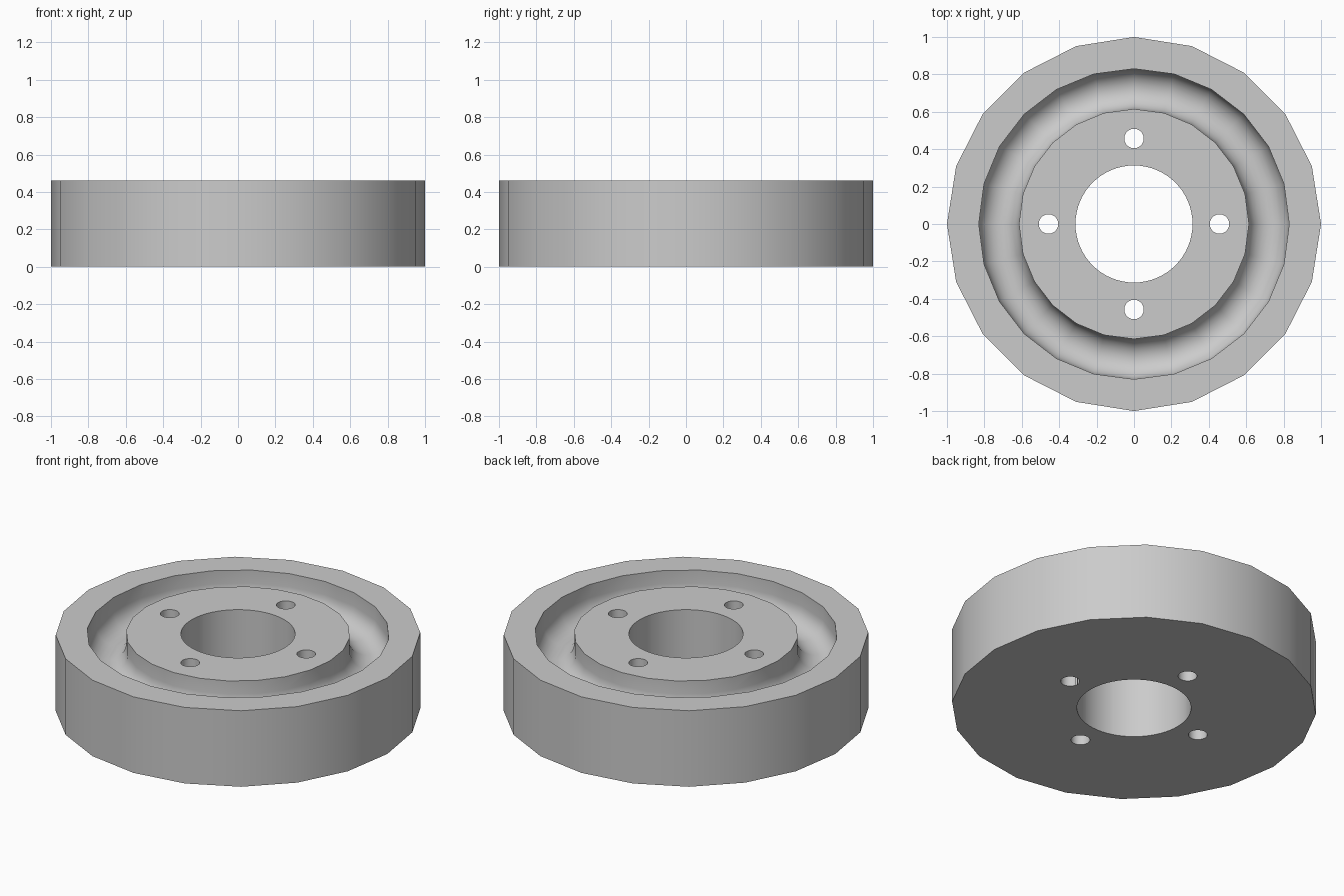
import bpy, bmesh, math

cube = bpy.data.objects.get("Cube")
if cube:
    bpy.data.objects.remove(cube, do_unlink=True)

HEIGHT = 0.46
grey = bpy.data.materials.new("plain grey")
grey.use_nodes = True
colour = (0.6, 0.6, 0.6, 1)
grey.diffuse_color = colour
grey.node_tree.nodes["Principled BSDF"].inputs["Base Color"].default_value = colour


def lathe(name, profile, sides, x=0, y=0):
    """Turn a profile of (radius, z) around an upright axis; radius 0 makes a cap."""
    bm = bmesh.new()
    rings = []
    for r, z in profile:
        angles = [math.tau * i / sides for i in range(sides)]
        rings.append([bm.verts.new((x + r * math.cos(a), y + r * math.sin(a), z)) for a in angles])
    for low, high in zip(rings, rings[1:] + rings[:1]):
        for i in range(sides):
            j = (i + 1) % sides
            bm.faces.new((low[i], low[j], high[j], high[i]))
    bmesh.ops.remove_doubles(bm, verts=bm.verts, dist=1e-5)
    bmesh.ops.recalc_face_normals(bm, faces=bm.faces)
    mesh = bpy.data.meshes.new(name)
    bm.to_mesh(mesh)
    bm.free()
    mesh.materials.append(grey)
    obj = bpy.data.objects.new(name, mesh)
    bpy.context.collection.objects.link(obj)
    return obj


def rod(name, radius, low, high, sides, x=0, y=0):
    return lathe(name, [(0, low), (radius, low), (radius, high), (0, high)], sides, x, y)


# Solid wheel disc
wheel = rod("wheel_disc", 1, 0, HEIGHT, 20)

# Round-bottomed groove between the hub and the rim
inner, outer, wall = 0.615, 0.83, 0.08
mid, radius = (inner + outer) / 2, (outer - inner) / 2
groove = [(inner, HEIGHT + 0.1)]
for i in range(13):
    a = math.pi * (1 + i / 12)
    groove.append((mid + radius * math.cos(a), HEIGHT - wall + radius * math.sin(a)))
groove.append((outer, HEIGHT + 0.1))
cutters = [lathe("groove_cutter", groove, 24)]

# Axle hole and four bolt holes
cutters.append(rod("axle_cutter", 0.313, -0.1, HEIGHT + 0.1, 64))
for i in range(4):
    a = math.pi / 2 * i
    cutters.append(rod("bolt_cutter", 0.052, -0.1, HEIGHT + 0.1, 32,
                       0.457 * math.cos(a), 0.457 * math.sin(a)))

# Cut the disc, then drop the cutters
bpy.ops.object.select_all(action="DESELECT")
bpy.context.view_layer.objects.active = wheel
wheel.select_set(True)
for cutter in cutters:
    cutter.hide_render = True
    cut = wheel.modifiers.new("cut", "BOOLEAN")
    cut.operation = "DIFFERENCE"
    cut.solver = "EXACT"
    cut.object = cutter
    bpy.ops.object.modifier_apply(modifier=cut.name)
    bpy.data.objects.remove(cutter, do_unlink=True)

bpy.ops.object.shade_smooth_by_angle(angle=math.radians(30))
